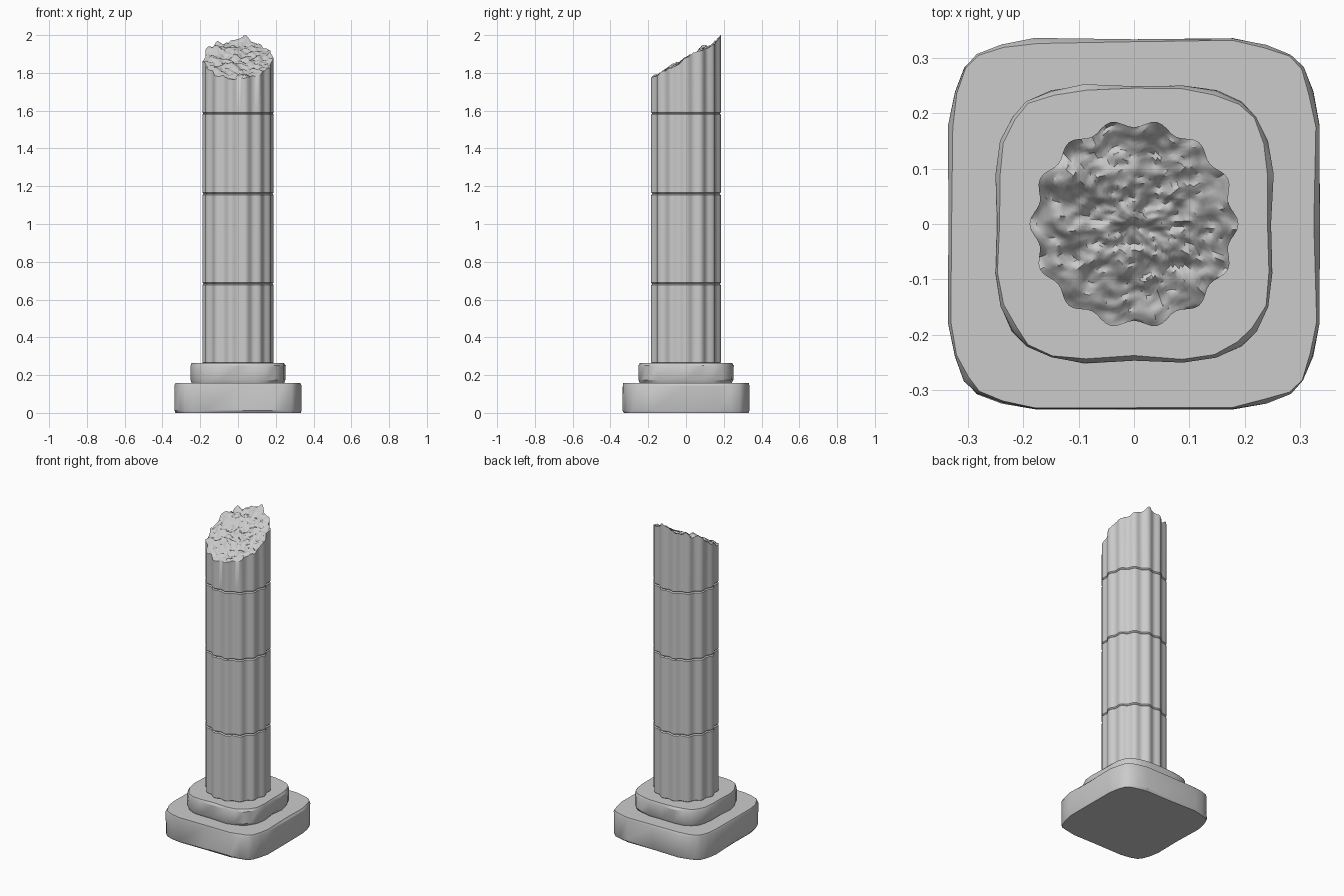
import bpy, bmesh, math, random
from mathutils import Vector, noise

if "Cube" in bpy.data.objects:
    bpy.data.objects.remove(bpy.data.objects["Cube"])

random.seed(4)
FLUTES, STEPS = 14, 8
SEG = FLUTES * STEPS


def finish(bm, name, angle=30):
    bmesh.ops.recalc_face_normals(bm, faces=bm.faces)
    me = bpy.data.meshes.new(name)
    bm.to_mesh(me)
    bm.free()
    ob = bpy.data.objects.new(name, me)
    bpy.context.collection.objects.link(ob)
    me.shade_smooth()
    me.set_sharp_from_angle(angle=math.radians(angle))
    return ob


def skin(bm, rings):
    """Bridge successive rings of points, return the vertex rings."""
    loops = [[bm.verts.new(p) for p in ring] for ring in rings]
    for a, b in zip(loops, loops[1:]):
        n = len(a)
        for i in range(n):
            j = (i + 1) % n
            bm.faces.new((a[i], a[j], b[j], b[i]))
    return loops


def flute_ring(z, inset=0.0, scale=1.0):
    ring = []
    for i in range(SEG):
        a = math.tau * i / SEG
        r = (0.182 + 0.007 * math.cos(FLUTES * a) - inset) * scale
        ring.append(Vector((r * math.cos(a), r * math.sin(a), z)))
    return ring


def slab(name, quarter, levels):
    """Rounded square block with worn, slightly uneven edges."""
    outline = []
    for k in range(4):
        c, s = round(math.cos(k * math.pi / 2)), round(math.sin(k * math.pi / 2))
        outline += [(x * c - y * s, x * s + y * c) for x, y in quarter]
    bm = bmesh.new()
    rings = []
    for z, inset, wear in levels:
        ring = []
        for x, y in outline:
            f = 1 - (inset + random.uniform(0, wear)) / math.hypot(x, y)
            ring.append((x * f, y * f, z))
        rings.append(ring)
    loops = skin(bm, rings)
    bm.faces.new(loops[0])
    bm.faces.new(loops[-1])
    return finish(bm, name)


# Stepped base
slab("lower_plinth",
     [(.337, -.18), (.337, 0), (.337, .18), (.325, .24), (.308, .285),
      (.285, .308), (.24, .325)],
     [(0, .004, .008), (.012, 0, .003), (.145, 0, .003), (.158, .004, .008)])
slab("upper_plinth",
     [(.253, -.09), (.25, 0), (.253, .09), (.243, .15), (.222, .195),
      (.195, .222), (.15, .243)],
     [(.155, .008, .01), (.175, 0, .003), (.25, 0, .003), (.263, .004, .009)])


# Whole fluted drums, chamfered at the joints
joints = [0.26, 0.683, 1.16, 1.585]
for i, (z0, z1) in enumerate(zip(joints, joints[1:])):
    bm = bmesh.new()
    loops = skin(bm, [flute_ring(z0, .006), flute_ring(z0 + .006),
                      flute_ring(z1 - .006), flute_ring(z1, .006)])
    bm.faces.new(loops[0])
    bm.faces.new(loops[-1])
    finish(bm, f"drum_{i + 1}")


# Broken top drum with a slanted, rough fracture
def fracture(p):
    q = Vector((p.x, p.y * 1.4, 0))
    h = 0.020 * noise.noise(q * 13 + Vector((3, 1, 7)))
    h += 0.014 * noise.noise(q * 32 + Vector((9, 4, 2)))
    h += 0.007 * noise.noise(q * 70)
    return 1.877 + 0.57 * p.y + h


RINGS = 30
cap = [flute_ring(0, scale=1 - k / RINGS) for k in range(RINGS)]
for ring in cap:
    for p in ring:
        p.z = fracture(p)
shift = 2.0 - max(p.z for ring in cap for p in ring)
for ring in cap:
    for p in ring:
        p.z += shift
bm = bmesh.new()
z0 = joints[-1]
loops = skin(bm, [flute_ring(z0, .006), flute_ring(z0 + .006)] + cap)
bm.faces.new(loops[0])
centre = bm.verts.new((0, 0, fracture(Vector()) + shift))
last = loops[-1]
for i in range(SEG):
    bm.faces.new((last[i], last[(i + 1) % SEG], centre))
finish(bm, "broken_drum", 40)
